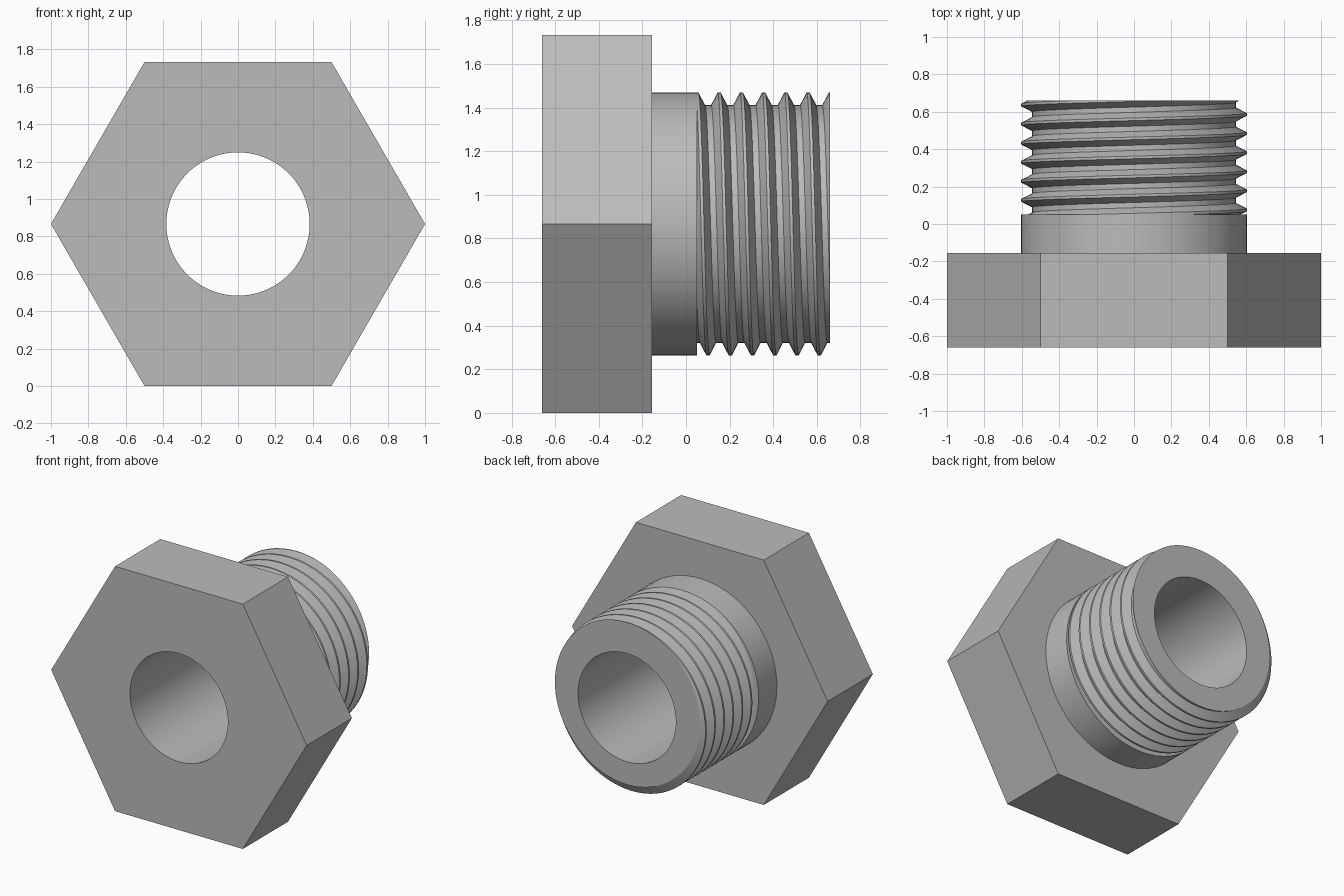
import bpy, bmesh, math

if "Cube" in bpy.data.objects:
    bpy.data.objects.remove(bpy.data.objects["Cube"])

SEG = 72
CENTRE_Z = 0.866
BORE, CREST, ROOT = 0.383, 0.603, 0.545
HEAD_FRONT, HEAD_BACK = -0.66, -0.155
THREAD_START, THREAD_END = 0.05, 0.66
PITCH = 0.102

metal = bpy.data.materials.new("grey metal")
metal.diffuse_color = (0.5, 0.5, 0.5, 1)
metal.use_nodes = True
metal.node_tree.nodes["Principled BSDF"].inputs["Base Color"].default_value = metal.diffuse_color


def sweep(name, column):
    """Sweep a (y, radius) profile, which may vary with angle, round the y axis."""
    bm = bmesh.new()
    cols = []
    for i in range(SEG + 1):
        a = 2 * math.pi * i / SEG
        cols.append([bm.verts.new((r * math.sin(a), y, CENTRE_Z + r * math.cos(a)))
                     for y, r in column(a)])
    for c, d in zip(cols, cols[1:]):
        for j in range(len(c) - 1):
            bm.faces.new((c[j], c[j + 1], d[j + 1], d[j]))
    bmesh.ops.remove_doubles(bm, verts=bm.verts, dist=1e-5)
    bmesh.ops.dissolve_degenerate(bm, dist=1e-5, edges=bm.edges)
    bmesh.ops.recalc_face_normals(bm, faces=bm.faces)
    mesh = bpy.data.meshes.new(name)
    bm.to_mesh(mesh)
    bm.free()
    mesh.materials.append(metal)
    obj = bpy.data.objects.new(name, mesh)
    bpy.context.collection.objects.link(obj)
    bpy.ops.object.select_all(action='DESELECT')
    obj.select_set(True)
    bpy.context.view_layer.objects.active = obj
    bpy.ops.object.shade_smooth_by_angle(angle=math.radians(25))
    return obj


# Hexagonal head with a round hole
def head_column(a):
    sixth = math.pi / 3
    r = 0.866 / math.cos((a + sixth / 2) % sixth - sixth / 2)
    return [(HEAD_FRONT, BORE), (HEAD_FRONT, r), (HEAD_BACK, r), (HEAD_BACK, CREST)]


# Collar, right-handed thread, end ring and bore
FLAT, FLANK = 0.007, 0.037   # half crest width, distance from crest centre to root


def thread_radius(y, first):
    d = abs((y - first + PITCH / 2) % PITCH - PITCH / 2)
    t = min(max((d - FLAT) / (FLANK - FLAT), 0), 1)
    return CREST + (ROOT - CREST) * t


def shank_column(a):
    first = THREAD_START + PITCH * (a / (2 * math.pi))
    pts = [(HEAD_BACK, CREST), (THREAD_START, CREST)]
    for k in range(-2, 9):
        for off in (-FLANK, -FLAT, FLAT, FLANK):
            y = min(max(first + k * PITCH + off, THREAD_START), THREAD_END)
            pts.append((y, thread_radius(y, first)))
    return pts + [(THREAD_END, BORE), (HEAD_FRONT, BORE)]


sweep("hex_head", head_column)
sweep("threaded_shank", shank_column)
